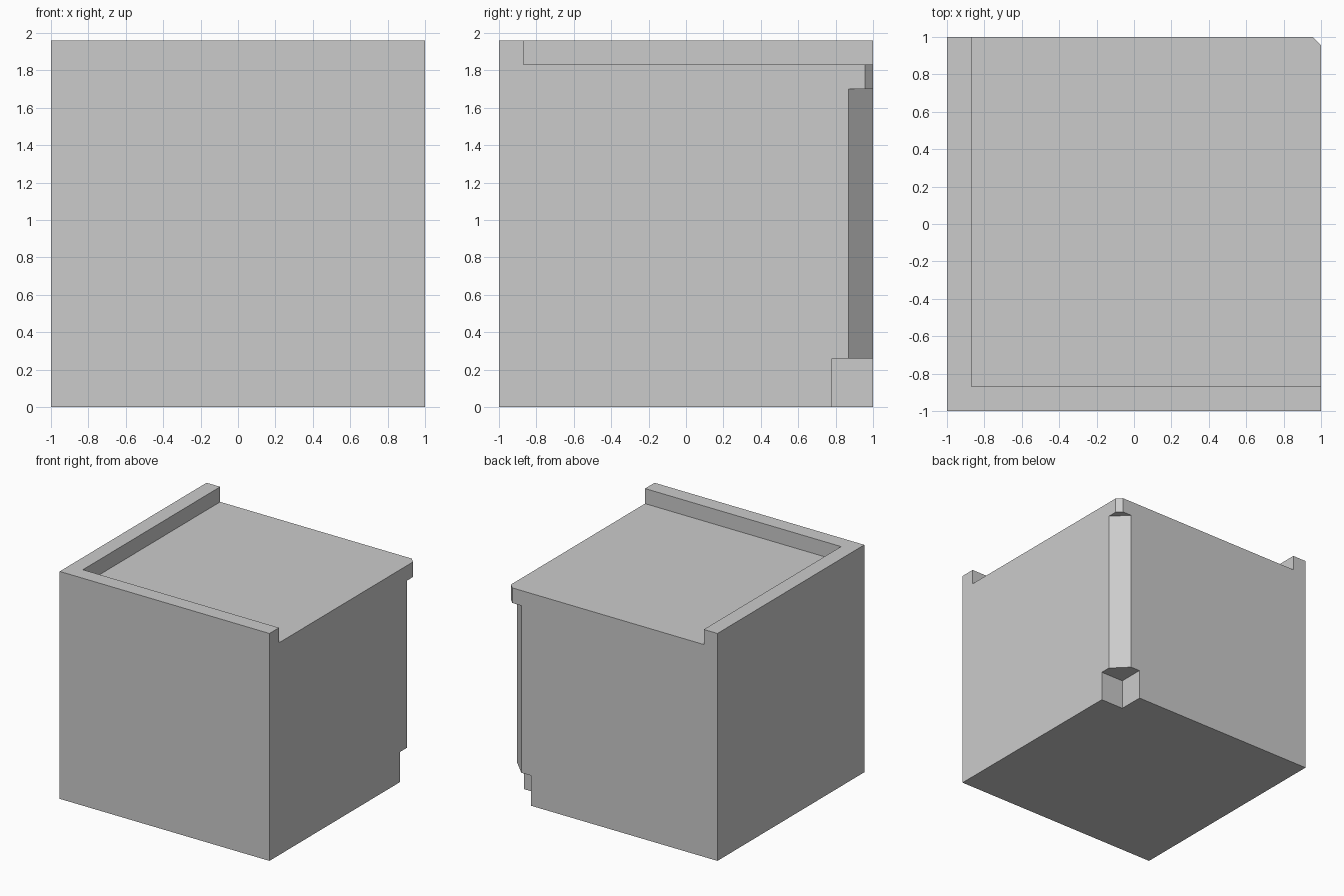
import bpy
import bmesh

if "Cube" in bpy.data.objects:
    bpy.data.objects.remove(bpy.data.objects["Cube"])

E = 0.05                      # cutter overshoot beyond the block
TOP, FLOOR, RIM = 1.96, 1.83, 0.13


def prism(name, outline, z0, z1):
    """Extrude a flat outline from z0 up to z1."""
    bm = bmesh.new()
    face = bm.faces.new([bm.verts.new((x, y, z0)) for x, y in outline])
    ext = bmesh.ops.extrude_face_region(bm, geom=[face])
    verts = [g for g in ext["geom"] if isinstance(g, bmesh.types.BMVert)]
    bmesh.ops.translate(bm, verts=verts, vec=(0, 0, z1 - z0))
    bmesh.ops.recalc_face_normals(bm, faces=bm.faces)
    mesh = bpy.data.meshes.new(name)
    bm.to_mesh(mesh)
    bm.free()
    obj = bpy.data.objects.new(name, mesh)
    bpy.context.collection.objects.link(obj)
    return obj


def rect(x0, y0, x1, y1):
    return [(x0, y0), (x1, y0), (x1, y1), (x0, y1)]


def corner(c):
    """Triangle that chamfers the back right corner by c."""
    return [(1 - c - E, 1 + E), (1 + E, 1 - c - E), (1 + E, 1 + E)]


def cut(target, cutter):
    cutter.hide_render = True
    mod = target.modifiers.new("cut", 'BOOLEAN')
    mod.operation = 'DIFFERENCE'
    mod.solver = 'EXACT'
    mod.object = cutter
    bpy.context.view_layer.objects.active = target
    bpy.ops.object.modifier_apply(modifier=mod.name)
    bpy.data.objects.remove(cutter, do_unlink=True)


# Main block
block = prism("block", rect(-1, -1, 1, 1), 0, TOP)

# Sunken top, leaving a raised rim along the left and front
cut(block, prism("top_cutter", rect(-1 + RIM, -1 + RIM, 1 + E, 1 + E), FLOOR, TOP + E))

# Square foot notch, long chamfer and small top chamfer on the back right corner
cut(block, prism("notch_cutter", rect(0.78, 0.78, 1 + E, 1 + E), -E, 0.26))
cut(block, prism("chamfer_cutter", corner(0.13), 0.1, 1.70))
cut(block, prism("edge_cutter", corner(0.044), 1.5, TOP + E))
